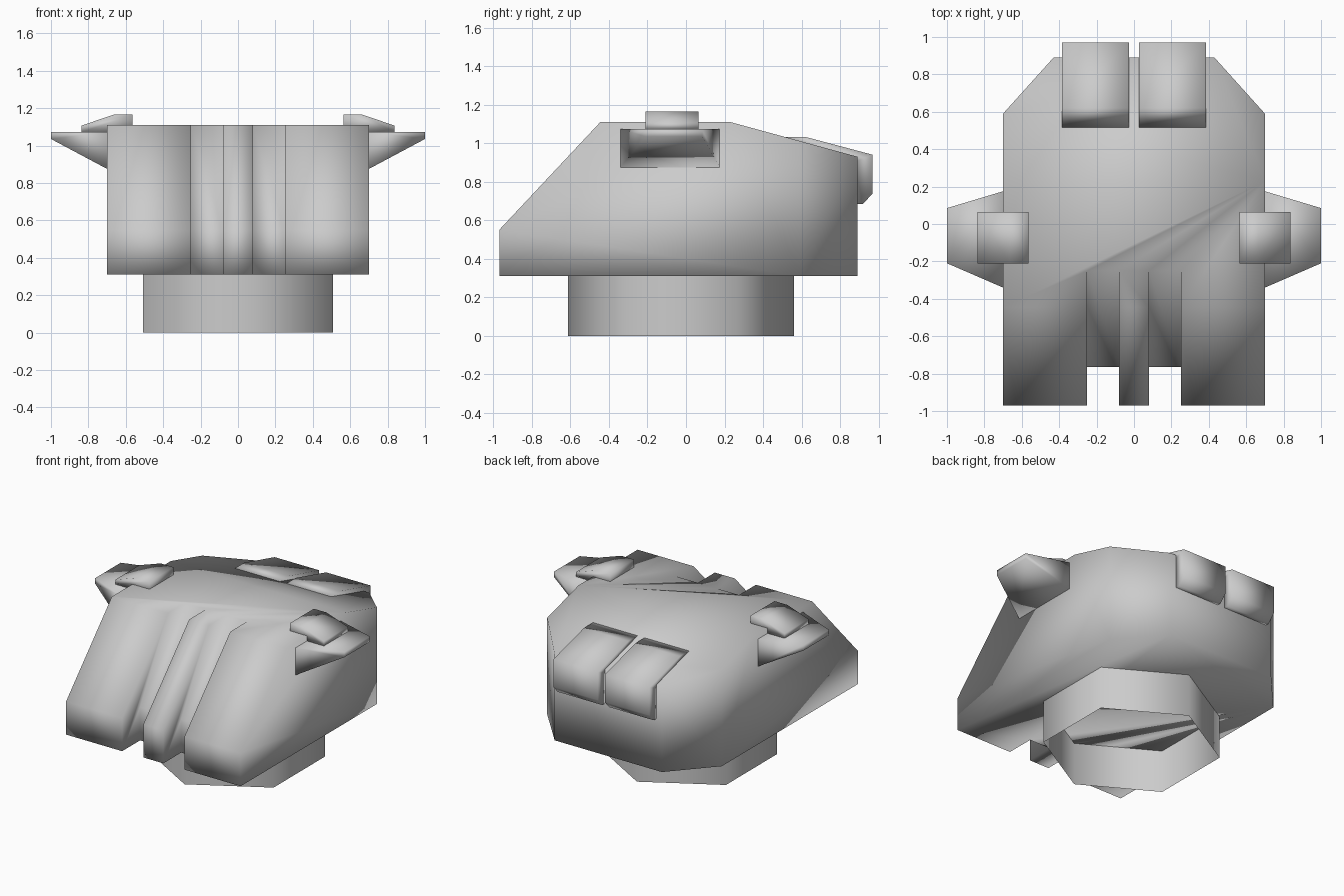
import bpy, bmesh, math

if "Cube" in bpy.data.objects:
    bpy.data.objects.remove(bpy.data.objects["Cube"])


def finish(name, bm):
    bmesh.ops.recalc_face_normals(bm, faces=bm.faces)
    me = bpy.data.meshes.new(name)
    bm.to_mesh(me)
    bm.free()
    ob = bpy.data.objects.new(name, me)
    bpy.context.collection.objects.link(ob)
    return ob


def prism(name, pts, a, b, axis):
    """Extrude a 2D profile between a and b along the given axis."""
    place = {'x': lambda p, t: (t, p[0], p[1]),
             'y': lambda p, t: (p[0], t, p[1]),
             'z': lambda p, t: (p[0], p[1], t)}[axis]
    bm = bmesh.new()
    lo = [bm.verts.new(place(p, a)) for p in pts]
    hi = [bm.verts.new(place(p, b)) for p in pts]
    n = len(pts)
    bm.faces.new(lo)
    bm.faces.new(hi)
    for i in range(n):
        j = (i + 1) % n
        bm.faces.new((lo[i], lo[j], hi[j], hi[i]))
    return finish(name, bm)


def smooth(ob):
    for p in ob.data.polygons:
        p.use_smooth = True


def cut(ob, cutter):
    m = ob.modifiers.new("cut", 'BOOLEAN')
    m.operation = 'DIFFERENCE'
    m.solver = 'EXACT'
    m.object = cutter
    bpy.context.view_layer.objects.active = ob
    bpy.ops.object.modifier_apply(modifier=m.name)
    bpy.data.objects.remove(cutter, do_unlink=True)


# Main hull: side profile, corners and front slots cut away
hull = prism("hull", [(-.97, .31), (-.97, .55), (-.445, 1.11), (.23, 1.11),
                      (.89, .93), (.89, .31)], -.7, .7, 'x')
for s in (-1, 1):
    # rear corner chamfer
    dx, dy = .27, .30
    cut(hull, prism("corner_cutter", [(s * (.7 + dx), .59 - dy), (s * (.43 - dx), .89 + dy),
                                      (s * 1.2, 1.4)], 0, 1.5, 'z'))
    # front slot, parallel to the front slope
    x0, x1 = sorted((s * .08, s * .25))
    cut(hull, prism("slot_cutter", [(-.765, .1), (-.765, .55), (-.25, 1.11), (-.158, 1.21),
                                    (-1.3, 1.21), (-1.3, .1)], x0, x1, 'x'))
smooth(hull)

# Open hexagonal base ring
bm = bmesh.new()
rings = []
for z in (0, .31):
    rings.append([bm.verts.new((.587 * math.sin(math.tau * k / 6),
                                -.025 + .587 * math.cos(math.tau * k / 6), z))
                  for k in range(6)])
for k in range(6):
    j = (k + 1) % 6
    bm.faces.new((rings[0][k], rings[0][j], rings[1][j], rings[1][k]))
smooth(finish("base_ring", bm))

for s, side in ((-1, "left"), (1, "right")):
    # Tapered side bracket
    bm = bmesh.new()
    loops = []
    for x, y0, y1, z0 in ((.7, -.34, .175, .875), (1.0, -.21, .085, 1.035)):
        loops.append([bm.verts.new((s * x, y, z)) for y, z in
                      ((y0, z0), (y1, z0), (y1, 1.073), (y0, 1.073))])
        bm.faces.new(loops[-1])
    for i in range(4):
        j = (i + 1) % 4
        bm.faces.new((loops[0][i], loops[0][j], loops[1][j], loops[1][i]))
    smooth(finish("side_bracket_" + side, bm))

    # Raised hatch on the bracket
    smooth(prism("hatch_" + side, [(s * x, z) for x, z in
                 ((.563, 1.072), (.563, 1.165), (.665, 1.165), (.836, 1.107), (.836, 1.072))],
                 -.21, .065, 'y'))

    # Rear storage box
    x0, x1 = sorted((s * .028, s * .385))
    smooth(prism("rear_box_" + side, [(.515, 1.033), (.62, 1.033), (.97, .94), (.97, .74),
                                      (.92, .685), (.87, .685), (.87, .9)], x0, x1, 'x'))
